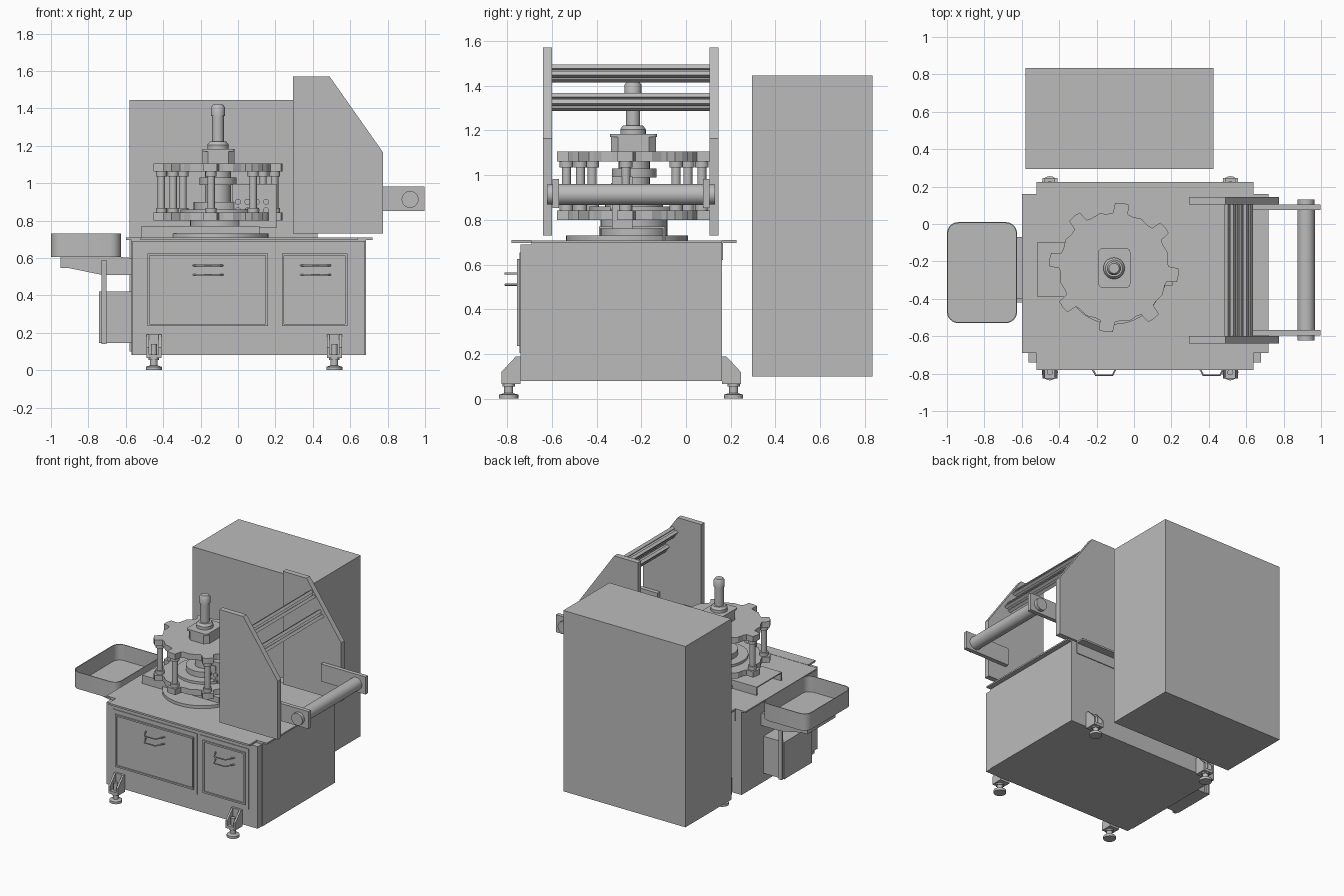
import bpy, bmesh, math
from mathutils import Vector, Matrix

if "Cube" in bpy.data.objects:
    bpy.data.objects.remove(bpy.data.objects["Cube"])

GREY = (0.5, 0.5, 0.5, 1)
mat = bpy.data.materials.new("machine grey")
mat.use_nodes = True
mat.diffuse_color = GREY
mat.node_tree.nodes["Principled BSDF"].inputs["Base Color"].default_value = GREY


def finish(name, bm, smooth=False):
    bmesh.ops.recalc_face_normals(bm, faces=bm.faces)
    me = bpy.data.meshes.new(name)
    bm.to_mesh(me)
    bm.free()
    me.materials.append(mat)
    ob = bpy.data.objects.new(name, me)
    bpy.context.collection.objects.link(ob)
    if smooth:
        bpy.ops.object.select_all(action="DESELECT")
        ob.select_set(True)
        bpy.context.view_layer.objects.active = ob
        bpy.ops.object.shade_smooth_by_angle(angle=math.radians(35))
    return ob


def box(name, x, y, z):
    bm = bmesh.new()
    bmesh.ops.create_cube(bm, size=1)
    for v in bm.verts:
        v.co = [lo + (c + 0.5) * (hi - lo) for c, (lo, hi) in zip(v.co, (x, y, z))]
    return finish(name, bm)


def prism(name, pts, axis, lo, hi, smooth=False):
    """Extrude an outline along y (points are x,z), x (points are y,z) or z (points are x,y)."""
    place = {"x": lambda a, b: (lo, a, b), "y": lambda a, b: (a, lo, b), "z": lambda a, b: (a, b, lo)}
    bm = bmesh.new()
    face = bm.faces.new([bm.verts.new(place[axis](*p)) for p in pts])
    ext = bmesh.ops.extrude_face_region(bm, geom=[face])["geom"]
    move = Vector([(hi - lo) * (axis == a) for a in "xyz"])
    bmesh.ops.translate(bm, vec=move, verts=[g for g in ext if isinstance(g, bmesh.types.BMVert)])
    return finish(name, bm, smooth)


def lathe(name, x, y, profile, segments=32):
    """Spin (radius, z) points round a vertical axis."""
    bm = bmesh.new()
    pts = [(0, profile[0][1])] + profile + [(0, profile[-1][1])]
    vs = [bm.verts.new((x + r, y, z)) for r, z in pts]
    es = [bm.edges.new(p) for p in zip(vs, vs[1:])]
    bmesh.ops.spin(bm, geom=vs + es, cent=(x, y, 0), axis=(0, 0, 1), angle=math.tau, steps=segments)
    bmesh.ops.remove_doubles(bm, verts=bm.verts, dist=1e-5)
    return finish(name, bm, True)


def rod(name, x, z, r, y0, y1, segments=32):
    pts = [(x + r * math.cos(math.tau * i / segments), z + r * math.sin(math.tau * i / segments))
           for i in range(segments)]
    return prism(name, pts, "y", y0, y1, True)


def rounded(x0, x1, y0, y1, r, n=6):
    pts = []
    for k, (cx, cy) in enumerate([(x1 - r, y1 - r), (x0 + r, y1 - r), (x0 + r, y0 + r), (x1 - r, y0 + r)]):
        for i in range(n + 1):
            a = math.pi / 2 * (k + i / n)
            pts.append((cx + r * math.cos(a), cy + r * math.sin(a)))
    return pts


def wire(name, pts, r):
    cu = bpy.data.curves.new(name, "CURVE")
    cu.dimensions = "3D"
    cu.bevel_depth, cu.bevel_resolution, cu.use_fill_caps = r, 2, True
    sp = cu.splines.new("POLY")
    sp.points.add(len(pts) - 1)
    for p, co in zip(sp.points, pts):
        p.co = (*co, 1)
    cu.materials.append(mat)
    ob = bpy.data.objects.new(name, cu)
    bpy.context.collection.objects.link(ob)


# Cabinet and table top
box("cabinet", (-0.57, 0.685), (-0.69, 0.16), (0.08, 0.70))
box("cabinet_front", (-0.565, 0.68), (-0.74, -0.69), (0.08, 0.69))
box("table_top", (-0.6, 0.72), (-0.69, 0.16), (0.697, 0.708))
box("front_ledge", (-0.52, 0.64), (-0.78, -0.69), (0.697, 0.71))
box("back_ledge", (-0.52, 0.64), (0.16, 0.225), (0.697, 0.71))
box("back_ledge_flange", (-0.52, 0.64), (0.155, 0.166), (0.62, 0.70))

# Doors with raised rims and pull handles
for side, x0, x1, hx in (("left", -0.51, 0.185, -0.16), ("right", 0.21, 0.61, 0.415)):
    box(side + "_door", (x0, x1), (-0.745, -0.74), (0.205, 0.655))
    a, b, c, d, t = x0 + 0.025, x1 - 0.025, 0.235, 0.625, 0.012
    for part, x, z in (("bottom", (a, b), (c, c + t)), ("top", (a, b), (d - t, d)),
                       ("near", (a, a + t), (c, d)), ("far", (b - t, b), (c, d))):
        box(f"{side}_door_rim_{part}", x, (-0.755, -0.744), z)
    for z in (0.51, 0.56):
        wire(side + "_door_handle", [(hx - 0.08, -0.74, z), (hx - 0.045, -0.808, z),
                                     (hx + 0.045, -0.808, z), (hx + 0.08, -0.74, z)], 0.005)

# Levelling feet on forked brackets
for x in (-0.45, 0.515):
    for face, s in ((-0.74, -1), (0.16, 1)):
        cheek = [(face, 0.07), (face, 0.19), (face + s * 0.02, 0.19), (face + s * 0.085, 0.12), (face + s * 0.085, 0.07)]
        for e in (-1, 1):
            lo, hi = sorted((x + e * 0.026, x + e * 0.04))
            prism("foot_bracket_cheek", cheek, "x", lo, hi)
        box("foot_bracket_base", (x - 0.04, x + 0.04), sorted((face, face + s * 0.085)), (0.065, 0.085))
        box("foot_bracket_back", (x - 0.04, x + 0.04), sorted((face, face + s * 0.015)), (0.07, 0.19))
        lathe("foot", x, face + s * 0.053, [(0.043, 0), (0.043, 0.018), (0.02, 0.025), (0.02, 0.055),
                                             (0.028, 0.055), (0.028, 0.067), (0.016, 0.067), (0.016, 0.14)], 20)

# Electrical cabinet behind
box("rear_cabinet", (-0.58, 0.425), (0.295, 0.835), (0.10, 1.445))

# Side plates, slotted beams and roller
outline = [(0.295, 0.73), (0.295, 1.57), (0.49, 1.57), (0.775, 1.165), (0.775, 0.73)]
for y in (-0.64, 0.105):
    prism("side_plate", outline, "y", y, y + 0.04)
h, g, d = 0.029, 0.007, 0.012
section = [(-h, -h)]
for k in range(4):
    turn = Matrix.Rotation(k * math.pi / 2, 2)
    section += [turn @ Vector(p) for p in ((-g, -h), (-g, d - h), (g, d - h), (g, -h), (h, -h))]
section.pop()
tilt = Matrix.Rotation(math.radians(-55), 2)
for x, z in ((0.525, 1.455), (0.595, 1.328)):
    pts = [tilt @ Vector(p) for p in section]
    prism("slotted_beam", [(x + p[0], z + p[1]) for p in pts], "y", -0.6, 0.105)
rod("roller", 0.92, 0.913, 0.047, -0.567, 0.075)
for y, k in ((-0.597, -0.622), (0.075, 0.105)):
    box("roller_bracket", (0.63, 0.997), (y, y + 0.03), (0.852, 0.982))
    rod("roller_end_cap", 0.92, 0.913, 0.045, k, k + 0.025)

# Part tray, arm and side box
tray = prism("tray", rounded(-1.0, -0.625, -0.53, 0.01, 0.06), "z", 0.605, 0.73, True)
bm = bmesh.new()
bm.from_mesh(tray.data)
top = max(bm.faces, key=lambda f: f.calc_center_median().z)
bmesh.ops.inset_region(bm, faces=[top], thickness=0.006)
floor = bmesh.ops.extrude_face_region(bm, geom=[top])["geom"]
bmesh.ops.translate(bm, vec=(0, 0, -0.117), verts=[v for v in floor if isinstance(v, bmesh.types.BMVert)])
bmesh.ops.delete(bm, geom=[top], context="FACES_ONLY") if top.is_valid else None
bm.to_mesh(tray.data)
bm.free()
prism("tray_arm", [(-0.95, 0.605), (-0.95, 0.545), (-0.9, 0.545), (-0.73, 0.51), (-0.57, 0.51), (-0.57, 0.60),
                   (-0.63, 0.605)], "y", -0.4, -0.07)
box("side_box", (-0.742, -0.57), (-0.42, -0.095), (0.145, 0.42))
for y in (-0.095, -0.432):
    box("tray_strut", (-0.73, -0.702), (y, y + 0.012), (0.14, 0.59))

# Rotary wheel: two toothed discs joined by columns
CX, CY, TEETH = -0.107, -0.232, 8
disc = []
for k in range(TEETH):
    for deg, r in ((-13, 0.288), (-8, 0.292), (-6, 0.345), (0, 0.348), (6, 0.345), (8, 0.292), (13, 0.288), (22.5, 0.298)):
        a = math.radians(-7 + 45 * k + deg)
        disc.append((CX + r * math.cos(a), CY + r * math.sin(a)))
for name, z0, z1 in (("lower_disc", 0.80, 0.842), ("upper_disc", 1.062, 1.105)):
    prism(name, disc, "z", z0, z1)
for k in range(TEETH):
    a = math.radians(-7 + 45 * k)
    lathe("column", CX + 0.305 * math.cos(a), CY + 0.305 * math.sin(a),
          [(0.03, 0.842), (0.03, 0.868), (0.02, 0.868), (0.02, 1.035), (0.03, 1.035), (0.03, 1.062)], 20)
lathe("wheel_base", CX, CY - 0.035, [(0.27, 0.705), (0.27, 0.73)], 48)
lathe("centre_drum", CX, CY, [(0.15, 0.73), (0.15, 0.80), (0.2, 0.80), (0.2, 0.86), (0.13, 0.86), (0.13, 0.90),
                              (0.07, 0.90), (0.07, 0.99), (0.1, 0.99), (0.1, 1.03), (0.07, 1.03), (0.07, 1.07)])

# Folded cover channel under the wheel
box("channel_top", (-0.515, 0.115), (-0.39, -0.095), (0.762, 0.77))
for y in (-0.39, -0.103):
    box("channel_wall", (-0.515, 0.115), (y, y + 0.008), (0.705, 0.77))

# Control panel with buttons
box("control_panel", (-0.03, 0.205), (-0.33, -0.24), (0.76, 0.995))
box("panel_screen", (-0.01, 0.05), (-0.336, -0.33), (0.925, 0.965))
for x in (0.0, 0.05, 0.1, 0.15):
    for z in (0.855, 0.90):
        rod("panel_button", x, z, 0.016, -0.34, -0.33, 16)

# Hub and spindle
c = 0.03
hx0, hx1, hy0, hy1 = -0.19, -0.02, -0.335, -0.135
prism("hub", [(hx0 + c, hy0), (hx1 - c, hy0), (hx1, hy0 + c), (hx1, hy1 - c), (hx1 - c, hy1), (hx0 + c, hy1),
              (hx0, hy1 - c), (hx0, hy0 + c)], "z", 1.10, 1.17)
prism("hub_plate", rounded(hx0, hx1, hy0 - 0.005, hy1 + 0.005, 0.02), "z", 1.17, 1.183)
lathe("spindle", CX, CY - 0.005, [(0.057, 1.183), (0.057, 1.205), (0.045, 1.222), (0.031, 1.222), (0.031, 1.36),
                                  (0.037, 1.36), (0.037, 1.405), (0.027, 1.42)])
